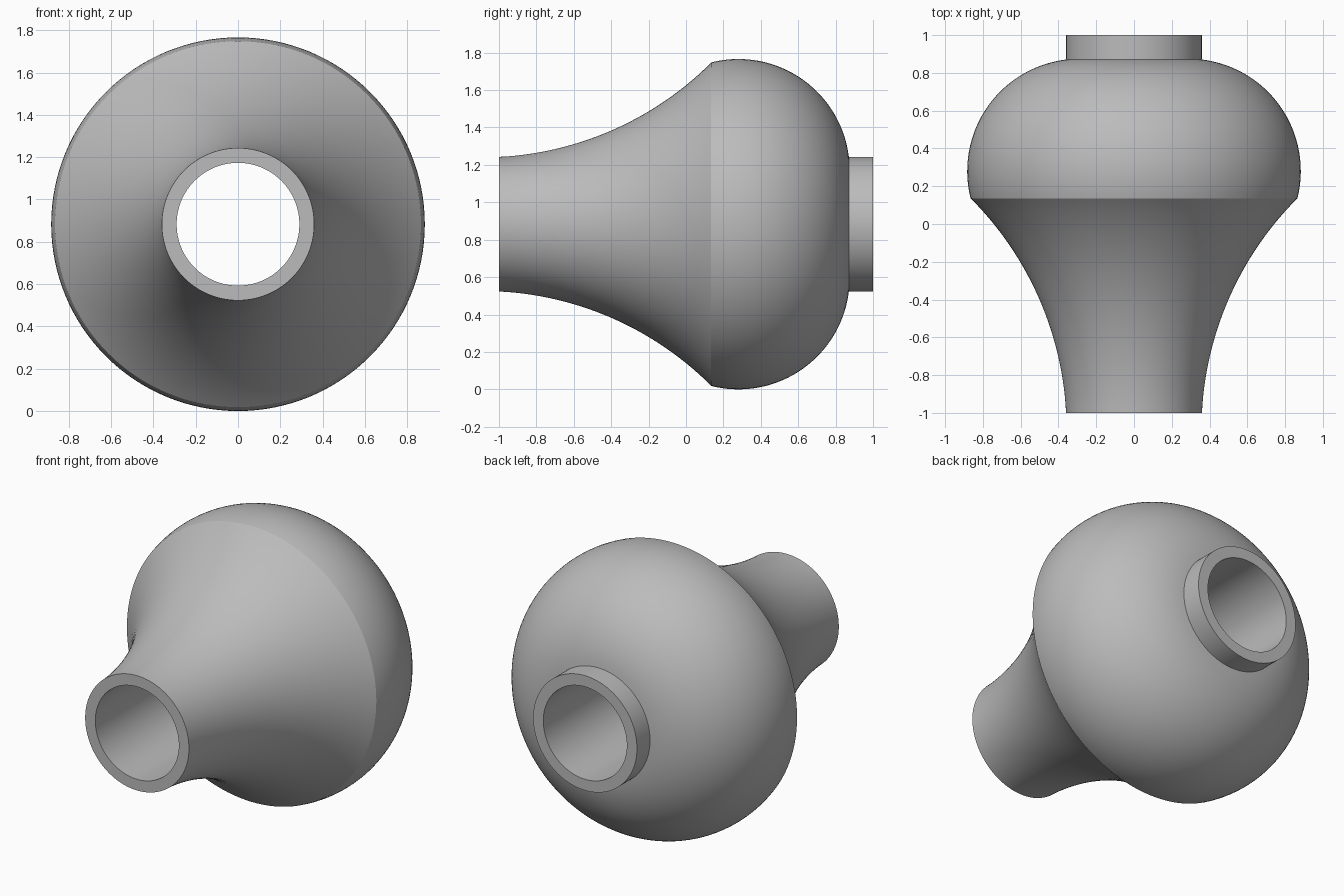
import bpy
import bmesh
from math import sin, cos, atan2, radians, pi
from mathutils import Matrix, Vector

cube = bpy.data.objects.get("Cube")
if cube:
    bpy.data.objects.remove(cube, do_unlink=True)

SEGMENTS = 128
AXIS_Z = 0.883       # height of the horizontal axis
TUBE_R = 0.36        # outer radius of both tube ends
BORE_R = 0.29        # radius of the through hole

grey = bpy.data.materials.new("plain grey")
grey.use_nodes = True
colour = (0.5, 0.5, 0.5, 1)
grey.diffuse_color = colour
grey.node_tree.nodes["Principled BSDF"].inputs["Base Color"].default_value = colour


def arc(centre, radius, start, end, steps):
    """Points (y, r) on a circular arc, both ends included."""
    points = []
    for i in range(steps + 1):
        a = start + (end - start) * i / steps
        points.append((centre[0] + radius * cos(a), centre[1] + radius * sin(a)))
    return points


def lathe(name, profile):
    """Turn a closed (y, r) profile around the front-to-back axis."""
    bm = bmesh.new()
    verts = [bm.verts.new((r, y, 0)) for y, r in profile]
    edges = [bm.edges.new((v, verts[(i + 1) % len(verts)])) for i, v in enumerate(verts)]
    bmesh.ops.spin(bm, geom=verts + edges, cent=(0, 0, 0), axis=(0, 1, 0),
                   angle=2 * pi, steps=SEGMENTS)
    bmesh.ops.remove_doubles(bm, verts=bm.verts, dist=0.0001)
    bmesh.ops.recalc_face_normals(bm, faces=bm.faces)
    mesh = bpy.data.meshes.new(name)
    bm.to_mesh(mesh)
    bm.free()
    obj = bpy.data.objects.new(name, mesh)
    obj.matrix_world = Matrix.Translation(Vector((0, 0, AXIS_Z)))
    bpy.context.collection.objects.link(obj)
    mesh.materials.append(grey)
    bpy.ops.object.select_all(action="DESELECT")
    obj.select_set(True)
    bpy.context.view_layer.objects.active = obj
    bpy.ops.object.shade_smooth_by_angle(angle=radians(22))
    return obj


# Flared neck: concave arc widening from the front end
neck = arc((-1.09, 2.09), 1.733, radians(-87), radians(-45), 28)
neck[0] = (-1, TUBE_R)

# Rounded bulb: convex arc from the neck crease to the rear collar
bulb_centre, bulb_r = (0.28, 0.288), 0.595
crease = atan2(0.577, -0.145)
collar_edge = atan2(0.072, 0.5906)
bulb = arc(bulb_centre, bulb_r, crease, collar_edge, 36)

# Rear collar and the straight bore back to the front
collar_and_bore = [(1, TUBE_R), (1, BORE_R), (-1, BORE_R)]

lathe("hollow_flared_body", neck[:-1] + bulb + collar_and_bore)
